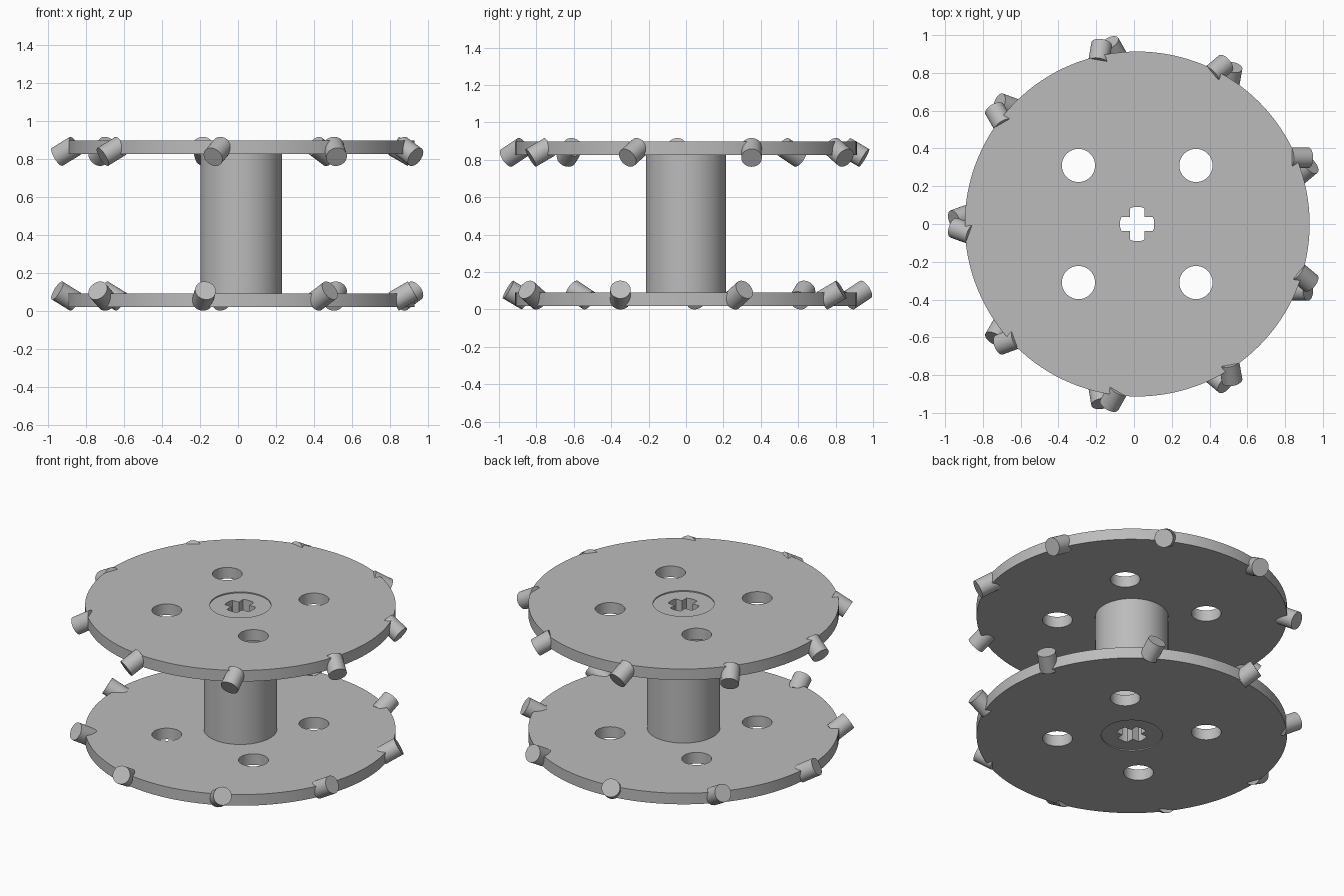
import bpy
from math import sin, cos, pi, radians
from mathutils import Vector

cube = bpy.data.objects.get("Cube")
if cube:
    bpy.data.objects.remove(cube, do_unlink=True)

CX = 0.017            # wheel axis in x
MID = 0.458           # height of the mirror plane between the discs
DISC_R, BARREL_R, CORE_R = 0.913, 0.215, 0.18
INNER, OUTER = 0.367, 0.439   # disc faces, measured from the mirror plane
RECESS = 0.007

grey = bpy.data.materials.new("light_grey")
grey.use_nodes = True
colour = (0.5, 0.5, 0.5, 1)
grey.diffuse_color = colour
grey.node_tree.nodes["Principled BSDF"].inputs["Base Color"].default_value = colour


def circle(radius, x=0, y=0, sides=96):
    return [(x + radius * cos(2 * pi * i / sides), y + radius * sin(2 * pi * i / sides))
            for i in range(sides)]


def cross(reach=0.09, half=0.038):
    """Axle hole outline: four arms with rounded tips."""
    arm = [(half, -half), (reach * 0.92, -half), (reach, -half * 0.5),
           (reach, half * 0.5), (reach * 0.92, half)]
    points = []
    for k in range(4):
        c, s = cos(k * pi / 2), sin(k * pi / 2)
        points += [(x * c - y * s, x * s + y * c) for x, y in arm]
    return points


def finish(obj):
    bpy.ops.object.select_all(action='DESELECT')
    obj.select_set(True)
    bpy.context.view_layer.objects.active = obj
    if obj.type == 'CURVE':
        bpy.ops.object.convert(target='MESH')
    obj = bpy.context.object
    obj.data.materials.clear()
    obj.data.materials.append(grey)
    bpy.ops.object.shade_smooth_by_angle(angle=radians(30))
    return obj


def plate(name, outlines, low, high):
    """Extrude an outline with holes between two heights."""
    curve = bpy.data.curves.new(name, 'CURVE')
    curve.dimensions = '2D'
    curve.fill_mode = 'BOTH'
    curve.extrude = (high - low) / 2
    for points in outlines:
        spline = curve.splines.new('POLY')
        spline.points.add(len(points) - 1)
        for p, (x, y) in zip(spline.points, points):
            p.co = (x, y, 0, 1)
        spline.use_cyclic_u = True
    obj = bpy.data.objects.new(name, curve)
    obj.location = (CX, 0, (low + high) / 2)
    bpy.context.collection.objects.link(obj)
    return finish(obj)


# Discs with four round holes and a central seat for the core
holes = [circle(0.088, x, y, 48) for x in (-0.311, 0.311) for y in (-0.31, 0.31)]
disc_outlines = [circle(DISC_R, sides=128), circle(CORE_R)] + holes
plate("lower_disc", disc_outlines, MID - OUTER, MID - INNER)
plate("upper_disc", disc_outlines, MID + INNER, MID + OUTER)

# Hub: outer barrel and a slightly recessed core with the axle hole
plate("hub_barrel", [circle(BARREL_R), circle(CORE_R)], MID - INNER, MID + INNER)
plate("hub_core", [circle(CORE_R), cross()], MID - OUTER + RECESS, MID + OUTER - RECESS)

# Slanted rim studs, nine per disc; the lower set mirrors the upper one
LENGTH, TILT, SLANT = 0.117, radians(30), radians(-21)
bpy.ops.mesh.primitive_cylinder_add(vertices=32, radius=0.055, depth=LENGTH)
stud = finish(bpy.context.object)
mesh = stud.data
mesh.name = "rim_stud"
bpy.data.objects.remove(stud, do_unlink=True)

for label, side in (("upper", 1), ("lower", -1)):
    for i in range(9):
        a = radians(21.2 + 40 * i)
        axis = Vector((cos(a + SLANT) * cos(TILT), side * sin(a + SLANT) * cos(TILT),
                       -side * sin(TILT)))
        tip = Vector((CX + 0.97 * cos(a), side * 0.97 * sin(a), MID + side * 0.352))
        obj = bpy.data.objects.new(f"{label}_stud_{i + 1}", mesh)
        obj.location = tip - axis * LENGTH / 2
        obj.rotation_euler = axis.to_track_quat('Z', 'Y').to_euler()
        bpy.context.collection.objects.link(obj)
